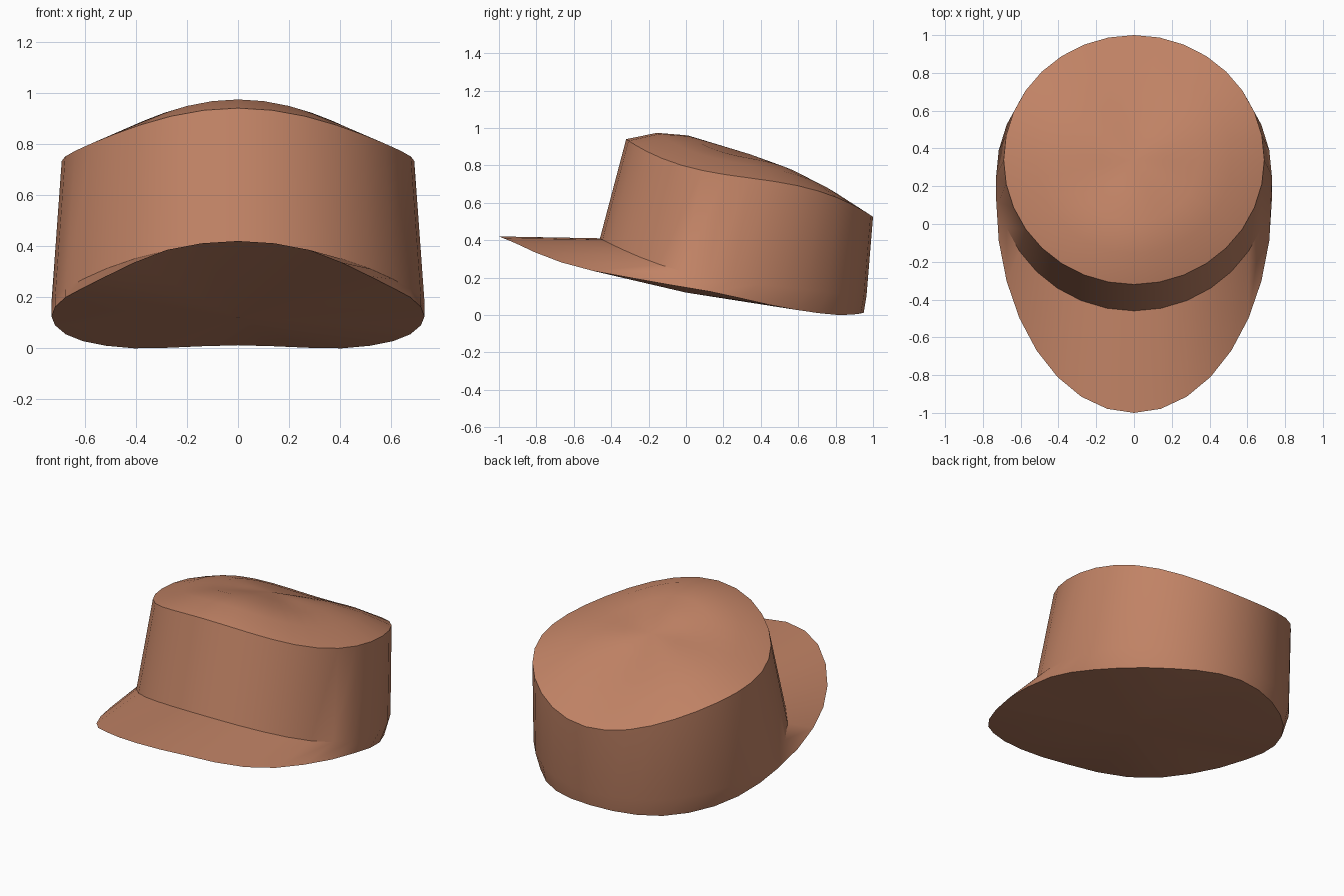
import bpy, bmesh, math

if "Cube" in bpy.data.objects:
    bpy.data.objects.remove(bpy.data.objects["Cube"])

N = 32  # sides of every ring; index 0 is the front, index 16 the back

mat = bpy.data.materials.new("terracotta cloth")
mat.diffuse_color = (0.53, 0.225, 0.13, 1)
mat.use_nodes = True
mat.node_tree.nodes["Principled BSDF"].inputs["Base Color"].default_value = mat.diffuse_color

bm = bmesh.new()


def ring(point):
    """Ring of vertices; point(x, y, i) gets the unit direction and mirrored index."""
    verts = []
    for k in range(N):
        t = 2 * math.pi * k / N
        verts.append(bm.verts.new(point(math.sin(t), -math.cos(t), min(k, N - k))))
    return verts


def bridge(a, b):
    for k in range(N):
        j = (k + 1) % N
        bm.faces.new((a[k], a[j], b[j], b[k]))


def fan(a, centre):
    c = bm.verts.new(centre)
    for k in range(N):
        bm.faces.new((a[k], a[(k + 1) % N], c))


# bottom edge: brim outline in front, hem of the crown behind
HEM_Z = [.42, .411, .385, .336, .282, .236, .2, .162, .125,
         .09, .055, .028, .01, 0, .002, .008, .012]
hem = ring(lambda x, y, i: (.73 * x, .13 + (1.13 if y < 0 else .82) * y, HEM_Z[i]))

# seam where the crown meets the brim
seam = ring(lambda x, y, i: (.73 * x, .2525 + .7125 * y,
                             .18 - .08 * y + (.15 * y * y if y < 0 else 0)))


# slanted crown top: concentric rings, slightly domed
def top_point(s, k):
    def point(x, y, i):
        edge = .7325 - .2075 * (.42 * y + .58 * y ** 3)
        return (.69 * s * x, .34 + .66 * s * y,
                (1 - s) * .86 + s * edge + k * (.042 - .018 * y))
    return point


tops = [ring(top_point(s, k)) for s, k in ((1, 0), (.75, .9), (.5, 1), (.25, .5))]

# underside, brim and wall, top
rings = [hem, seam] + tops
for a, b in zip(rings, rings[1:]):
    bridge(a, b)
fan(tops[-1], (0, .34, .86))
fan(hem, (0, 0, .12))

bmesh.ops.recalc_face_normals(bm, faces=bm.faces)
mesh = bpy.data.meshes.new("cap")
bm.to_mesh(mesh)
bm.free()
mesh.materials.append(mat)
cap = bpy.data.objects.new("cap", mesh)
bpy.context.collection.objects.link(cap)

bpy.context.view_layer.objects.active = cap
cap.select_set(True)
bpy.ops.object.shade_smooth_by_angle(angle=math.radians(30))
